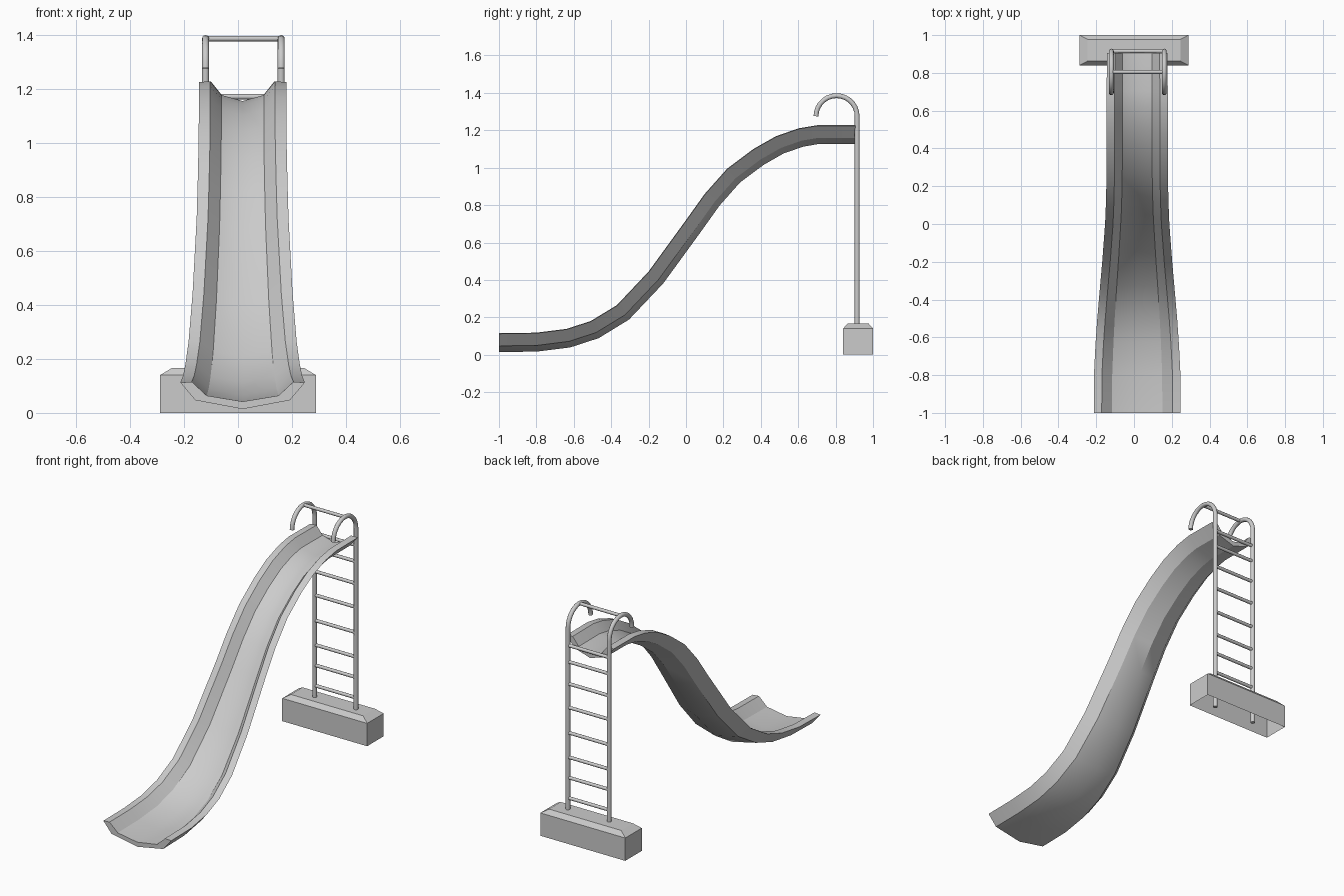
import bpy, bmesh, math
from mathutils import Vector

cube = bpy.data.objects.get("Cube")
if cube:
    bpy.data.objects.remove(cube, do_unlink=True)

grey = bpy.data.materials.new("light_grey")
grey.use_nodes = True
COLOUR = (0.6, 0.6, 0.6, 1)
grey.diffuse_color = COLOUR
grey.node_tree.nodes["Principled BSDF"].inputs["Base Color"].default_value = COLOUR


def finish(name, bm, smooth=True):
    bmesh.ops.recalc_face_normals(bm, faces=bm.faces)
    mesh = bpy.data.meshes.new(name)
    bm.to_mesh(mesh)
    bm.free()
    mesh.materials.append(grey)
    obj = bpy.data.objects.new(name, mesh)
    bpy.context.collection.objects.link(obj)
    if smooth:
        bpy.ops.object.select_all(action='DESELECT')
        obj.select_set(True)
        bpy.context.view_layer.objects.active = obj
        bpy.ops.object.shade_smooth_by_angle(angle=math.radians(32))
    return obj


def loft(bm, rings):
    """Skin a list of closed rings and cap both ends."""
    loops = [[bm.verts.new(p) for p in ring] for ring in rings]
    n = len(loops[0])
    for a, b in zip(loops, loops[1:]):
        for i in range(n):
            j = (i + 1) % n
            bm.faces.new((a[i], a[j], b[j], b[i]))
    bm.faces.new(loops[0])
    bm.faces.new(loops[-1])


def tube(name, points, radius, side, sides=12):
    """Round bar along a planar path; side is the normal of that plane."""
    pts = [Vector(p) for p in points]
    rings = []
    for i, p in enumerate(pts):
        t = (pts[min(i + 1, len(pts) - 1)] - pts[max(i - 1, 0)]).normalized()
        u = Vector(side)
        v = t.cross(u)
        angles = [math.tau * k / sides for k in range(sides)]
        rings.append([p + radius * (u * math.cos(a) + v * math.sin(a)) for a in angles])
    bm = bmesh.new()
    loft(bm, rings)
    return finish(name, bm)


# Chute: rim path as (y, z, half width), swept with a thick U section
CENTRE = 0.017
path = [(-1, .115, .23), (-.8, .118, .229), (-.64, .138, .221), (-.51, .18, .212),
        (-.37, .265, .2), (-.2, .445, .185), (0, .72, .17), (.1, .86, .166),
        (.22, .995, .163), (.36, 1.1, .162), (.48, 1.168, .162), (.6, 1.21, .162),
        (.7, 1.227, .162), (.905, 1.227, .16)]
rings = []
for i, (y, z, w) in enumerate(path):
    ya, za, _ = path[max(i - 1, 0)]
    yb, zb, _ = path[min(i + 1, len(path) - 1)]
    t = Vector((0, yb - ya, zb - za)).normalized()
    if i in (0, len(path) - 1):
        t = Vector((0, 1, 0))
    down = Vector((0, t.z, -t.y))
    floor = w * 0.8 - 0.051
    # half section: outer bottom, outer crease, rim, inner rim, inner crease, floor
    half = [(w - .055, .068), (w, .003), (w - .042, 0), (floor, .051)]
    section = ([(0, .101)] + half + [(0, .073)]
               + [(-x, d) for x, d in reversed(half)])
    rings.append([Vector((CENTRE + x, y, z)) + down * d for x, d in section])
bm = bmesh.new()
loft(bm, rings)
finish("chute", bm)

# Ladder poles with hooked handles
LADDER_Y, HOOK_R, HOOK_Z = 0.915, 0.11, 1.275
POLES = {"right": -0.12, "left": 0.16}
STEPS = 14
for side, x in POLES.items():
    arc = [(x, LADDER_Y - HOOK_R + HOOK_R * math.cos(math.pi * k / STEPS),
            HOOK_Z + HOOK_R * math.sin(math.pi * k / STEPS)) for k in range(STEPS + 1)]
    tube("ladder_pole_" + side, [(x, LADDER_Y, 0.004)] + arc, 0.013, (1, 0, 0))

# Rungs and the bar joining the handles
for i, z in enumerate([.235, .36, .485, .635, .79, .935, 1.07, 1.17]):
    tube(f"rung_{i + 1}", [(x, LADDER_Y, z) for x in POLES.values()], 0.01, (0, 1, 0))
tube("handle_bar", [(x, LADDER_Y - HOOK_R, HOOK_Z + HOOK_R) for x in POLES.values()],
     0.01, (0, 1, 0))

# Footing block with sloped top edges and an open underside
def rectangle(half_x, half_y, z):
    return [(sx * half_x, .92 + sy * half_y, z)
            for sx, sy in ((-1, -1), (1, -1), (1, 1), (-1, 1))]

bm = bmesh.new()
loft(bm, [rectangle(.288, .08, 0), rectangle(.288, .08, .14), rectangle(.245, .057, .166)])
bm.faces.ensure_lookup_table()
bmesh.ops.recalc_face_normals(bm, faces=bm.faces)
bottom = [f for f in bm.faces if f.normal.z < -.9]
bmesh.ops.delete(bm, geom=bottom, context='FACES_ONLY')
finish("footing_block", bm, smooth=False)
